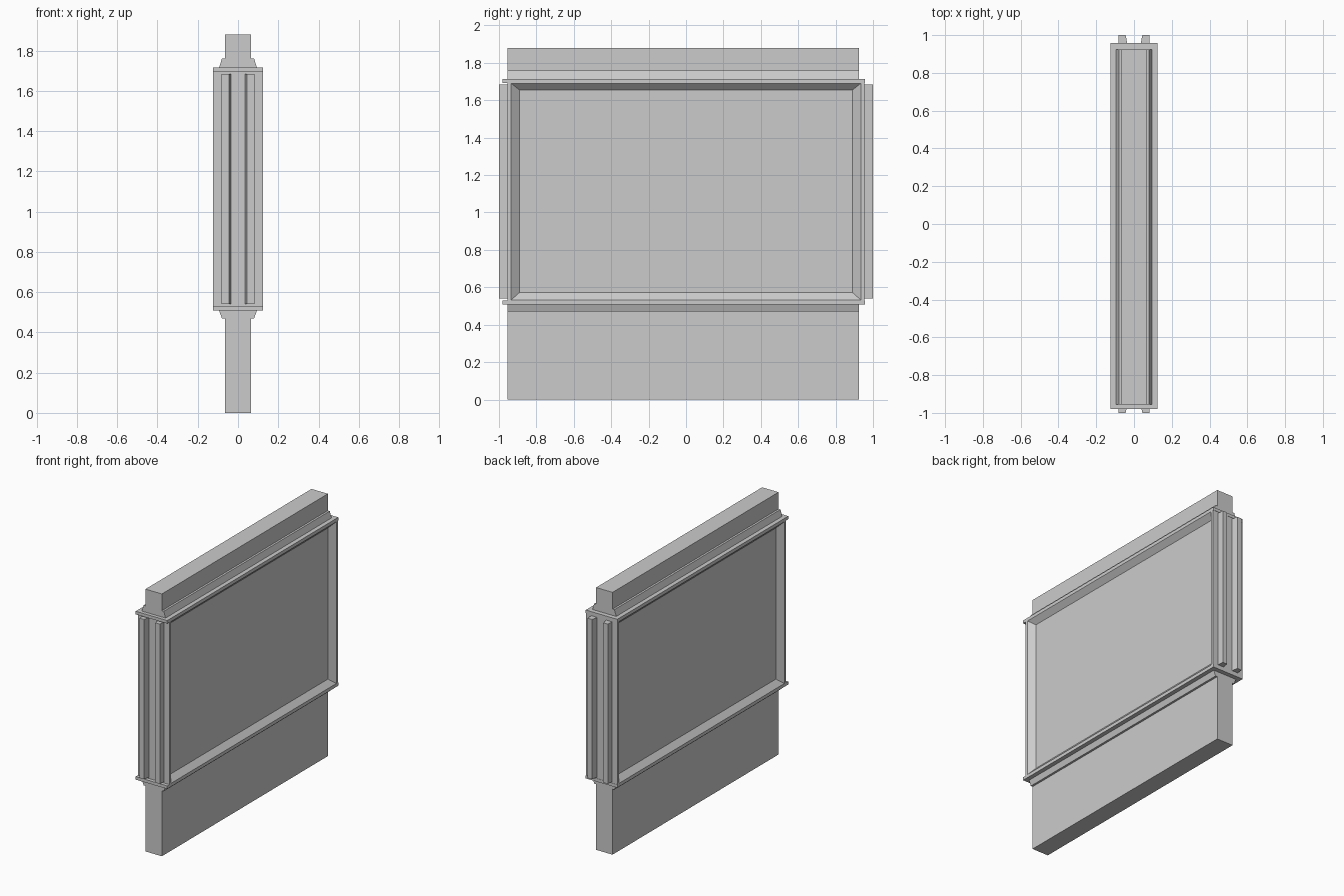
import bpy, bmesh

if "Cube" in bpy.data.objects:
    bpy.data.objects.remove(bpy.data.objects["Cube"])


def loft(name, rings):
    """Closed solid through a list of equal-length point rings."""
    bm = bmesh.new()
    loops = [[bm.verts.new(p) for p in ring] for ring in rings]
    n = len(loops[0])
    for a, b in zip(loops, loops[1:]):
        for i in range(n):
            j = (i + 1) % n
            bm.faces.new((a[i], a[j], b[j], b[i]))
    bm.faces.new(loops[0][::-1])
    bm.faces.new(loops[-1])
    bmesh.ops.recalc_face_normals(bm, faces=bm.faces)
    mesh = bpy.data.meshes.new(name)
    bm.to_mesh(mesh)
    bm.free()
    obj = bpy.data.objects.new(name, mesh)
    bpy.context.collection.objects.link(obj)
    return obj


def flat_ring(half_x, y0, y1, z):
    return [(-half_x, y0, z), (half_x, y0, z), (half_x, y1, z), (-half_x, y1, z)]


def slab(name, y0, y1, z0, hx0, z1, hx1):
    """Box or trapezoid: half width hx0 at z0, hx1 at z1."""
    return loft(name, [flat_ring(hx0, y0, y1, z0), flat_ring(hx1, y0, y1, z1)])


Y0, Y1 = -0.955, 0.925

# Base wall and top cap
slab("base_wall", Y0, Y1, 0, 0.065, 0.47, 0.065)
slab("top_cap", Y0, Y1, 1.76, 0.065, 1.88, 0.065)

# Sloped mouldings
slab("lower_moulding", Y0, Y1, 0.47, 0.08, 0.51, 0.095)
slab("upper_moulding", Y0, Y1, 1.713, 0.095, 1.76, 0.08)

# Thin ledge plates
slab("lower_ledge", -0.98, 0.957, 0.508, 0.125, 0.53, 0.125)
slab("upper_ledge", -0.98, 0.957, 1.693, 0.125, 1.715, 0.125)

# Display box with bevelled recess on both broad sides
section = [(0.09, 0.89, 0.572, 1.655), (0.125, 0.935, 0.532, 1.691),
           (0.125, 0.955, 0.53, 1.693)]
steps = [(-x, *rest) for x, *rest in section] + section[::-1]
loft("display_box", [[(x, -y, z0), (x, y, z0), (x, y, z1), (x, -y, z1)]
                     for x, y, z0, z1 in steps])

# Pairs of tapered vertical battens on both narrow ends
for end, label in ((-1, "front"), (1, "back")):
    for side, hand in ((-1, "left"), (1, "right")):
        profile = [(0.035, 0.95), (0.083, 0.95), (0.081, 1.0), (0.044, 1.0)]
        loft(f"{label}_{hand}_batten",
             [[(side * x, end * y, z) for x, y in profile] for z in (0.54, 1.685)])
